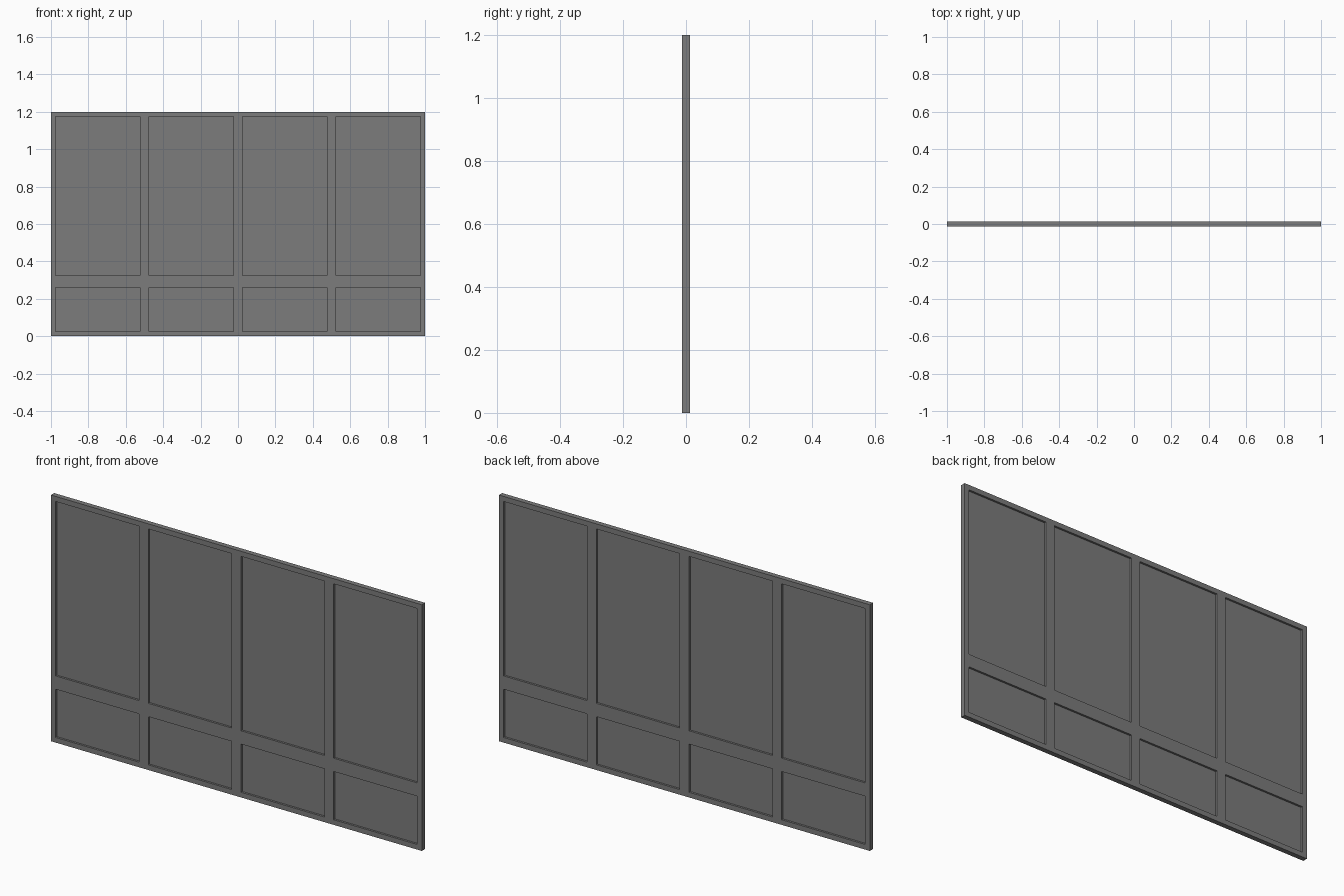
import bpy

if "Cube" in bpy.data.objects:
    bpy.data.objects.remove(bpy.data.objects["Cube"])

# Overall sizes
W, H, D = 2.0, 1.2, 0.025
EDGE, BAR = 0.025, 0.05
RAIL_LOW, RAIL_HIGH = 0.26, 0.325
PANE_D = 0.005

grey = bpy.data.materials.new("mid_grey")
grey.diffuse_color = (0.2, 0.2, 0.2, 1)
grey.use_nodes = True
grey.node_tree.nodes["Principled BSDF"].inputs["Base Color"].default_value = grey.diffuse_color


def grid_mesh(name, xs, zs, depth, keep):
    """Extrude the kept cells of an x/z grid into one closed solid."""
    nx, nz = len(xs), len(zs)
    verts = [(x, y, z) for y in (-depth / 2, depth / 2) for z in zs for x in xs]

    def v(i, k, back):
        return back * nx * nz + k * nx + i

    def solid(i, k):
        return 0 <= i < nx - 1 and 0 <= k < nz - 1 and keep(i, k)

    faces = []
    for k in range(nz - 1):
        for i in range(nx - 1):
            if not solid(i, k):
                continue
            ring = [(i, k), (i + 1, k), (i + 1, k + 1), (i, k + 1)]
            faces.append([v(a, b, 0) for a, b in ring])
            faces.append([v(a, b, 1) for a, b in reversed(ring)])
            # Side walls only where the neighbouring cell is open
            for n, (di, dk) in enumerate([(0, -1), (1, 0), (0, 1), (-1, 0)]):
                if not solid(i + di, k + dk):
                    p, q = ring[n], ring[(n + 1) % 4]
                    faces.append([v(*q, 0), v(*p, 0), v(*p, 1), v(*q, 1)])
    mesh = bpy.data.meshes.new(name)
    mesh.from_pydata(verts, [], faces)
    mesh.materials.append(grey)
    obj = bpy.data.objects.new(name, mesh)
    bpy.context.collection.objects.link(obj)
    return obj


# Frame: border, three uprights and one cross rail, with eight openings
xs = [-W / 2]
for n in range(4):
    left = -W / 2 + n * W / 4 + EDGE
    xs += [left, left + W / 4 - BAR]
xs.append(W / 2)
zs = [0, EDGE, RAIL_LOW, RAIL_HIGH, H - EDGE, H]
grid_mesh("window_frame", xs, zs, D, lambda i, k: not (i % 2 and k % 2))

# Panes: thin panels set in the middle of each opening
for k, row in ((1, "lower"), (3, "upper")):
    for n in range(4):
        i = 1 + 2 * n
        grid_mesh(f"{row}_pane_{n + 1}", xs[i:i + 2], zs[k:k + 2], PANE_D,
                  lambda a, b: True)
